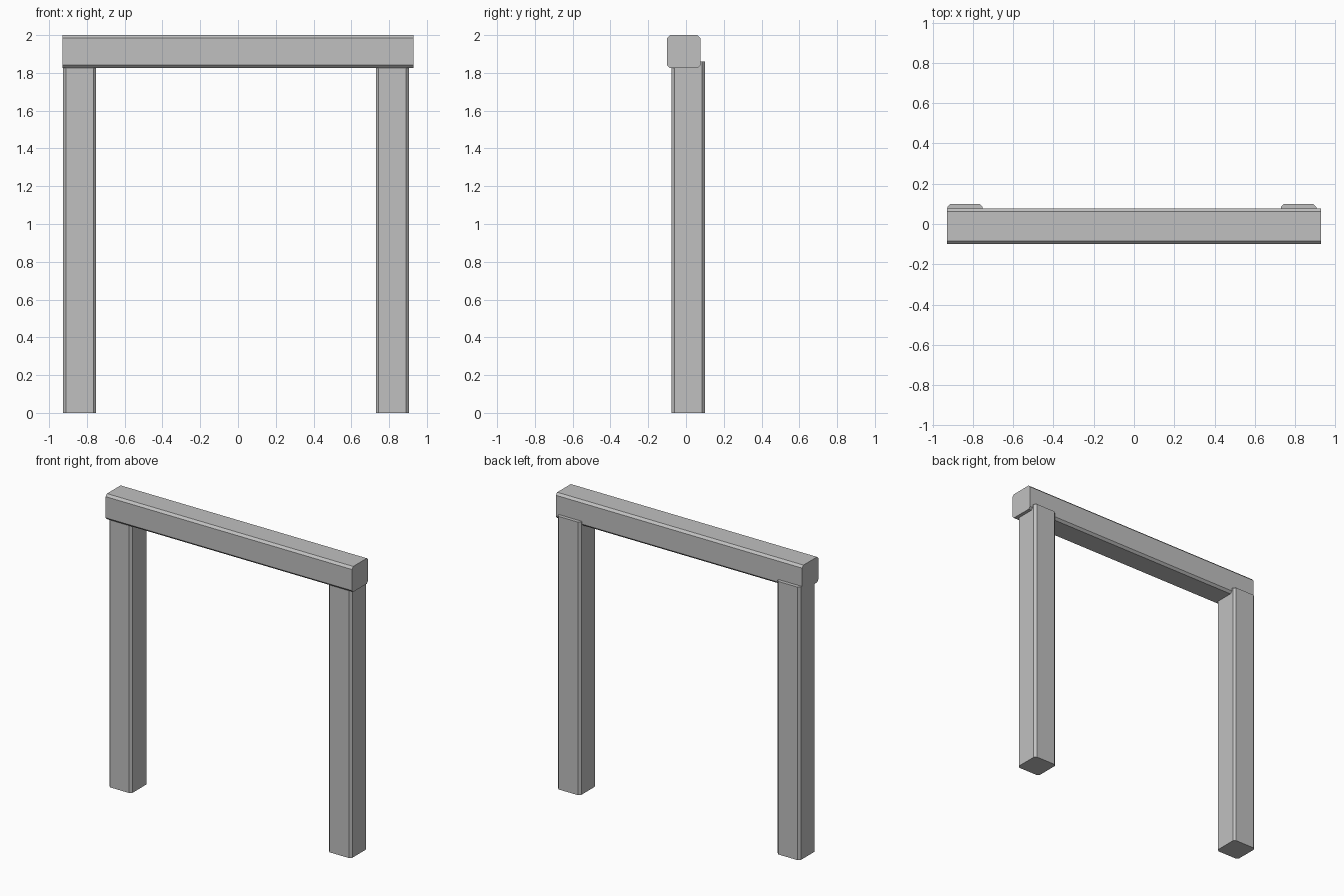
import bpy
import bmesh
from mathutils import Vector

cube = bpy.data.objects.get("Cube")
if cube:
    bpy.data.objects.remove(cube, do_unlink=True)

GREY = (0.53, 0.53, 0.53, 1.0)
grey = bpy.data.materials.new("plain_grey")
grey.use_nodes = True
grey.diffuse_color = GREY
grey.node_tree.nodes["Principled BSDF"].inputs["Base Color"].default_value = GREY

CHAMFER = 0.015


def timber(name, low, high, axis):
    """Square timber with its four long edges chamfered; the ends stay square."""
    low, high = Vector(low), Vector(high)
    size, centre = high - low, (low + high) / 2
    bm = bmesh.new()
    bmesh.ops.create_cube(bm, size=1)
    bmesh.ops.scale(bm, vec=size, verts=bm.verts)
    long_edges = [e for e in bm.edges
                  if abs((e.verts[0].co - e.verts[1].co)[axis]) > 0.001]
    bmesh.ops.bevel(bm, geom=long_edges, offset=CHAMFER, segments=1,
                    affect='EDGES', profile=0.5)
    bmesh.ops.recalc_face_normals(bm, faces=bm.faces)
    mesh = bpy.data.meshes.new(name)
    bm.to_mesh(mesh)
    bm.free()
    mesh.materials.append(grey)
    obj = bpy.data.objects.new(name, mesh)
    obj.location = centre
    bpy.context.collection.objects.link(obj)
    return obj


# Upright posts, set slightly behind the beam and notched into it
for name, x in (("right_post", -0.926), ("left_post", 0.73)):
    timber(name, (x, -0.077, 0), (x + 0.175, 0.1, 1.86), axis=2)

# Horizontal beam across the top
timber("top_beam", (-0.928, -0.1, 1.826), (0.928, 0.076, 2.0), axis=0)
